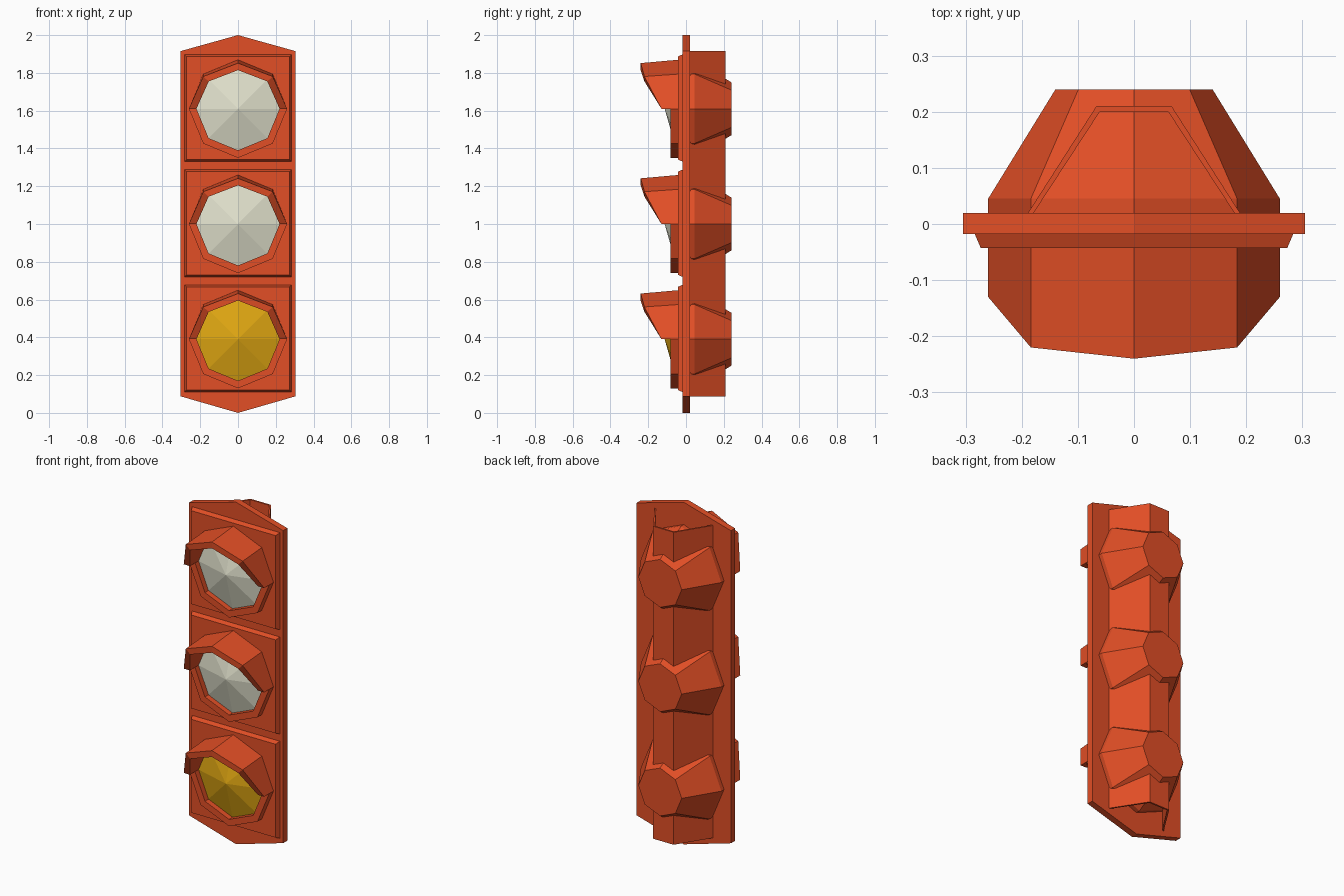
import bpy, bmesh
from math import sin, cos, radians

cube = bpy.data.objects.get("Cube")
if cube:
    bpy.data.objects.remove(cube)


def material(name, rgb):
    m = bpy.data.materials.new(name)
    m.use_nodes = True
    m.diffuse_color = (*rgb, 1)
    m.node_tree.nodes["Principled BSDF"].inputs["Base Color"].default_value = (*rgb, 1)
    return m


ORANGE = material("orange paint", (0.76, 0.077, 0.019))
WHITE = material("white glass", (0.745, 0.745, 0.6))
AMBER = material("amber glass", (0.73, 0.38, 0.006))


def loft(name, rings, mat):
    """Join equal rings of points with flat faces and cap both ends."""
    bm = bmesh.new()
    loops = [[bm.verts.new(p) for p in ring] for ring in rings]
    n = len(loops[0])
    for a, b in zip(loops, loops[1:]):
        for i in range(n):
            j = (i + 1) % n
            bm.faces.new((a[i], a[j], b[j], b[i]))
    bm.faces.new(loops[0])
    bm.faces.new(loops[-1])
    bmesh.ops.remove_doubles(bm, verts=bm.verts, dist=1e-5)
    bmesh.ops.recalc_face_normals(bm, faces=bm.faces)
    mesh = bpy.data.meshes.new(name)
    bm.to_mesh(mesh)
    bm.free()
    mesh.materials.append(mat)
    obj = bpy.data.objects.new(name, mesh)
    bpy.context.collection.objects.link(obj)
    return obj


def octagon(r, y, zc):
    return [(r * cos(radians(a)), y, zc + r * sin(radians(a))) for a in range(0, 360, 45)]


def rectangle(w, h, y, zc):
    return [(sx * w, y, zc + sz * h) for sx, sz in ((-1, -1), (1, -1), (1, 1), (-1, 1))]


def hood(name, zc, angles, fronts, squash):
    """Part of an octagonal tube whose front edge varies with the angle."""
    outer, inner, back = 0.26, 0.22, -0.035
    rings = []
    for a, front in zip(angles, fronts):
        c, s = cos(radians(a)), sin(radians(a))
        rings.append([(r * c, y, zc + r * s * k) for r, y, k in (
            (outer, back, 1), (outer, front, squash),
            (inner, front, squash), (inner, back, 1))])
    return loft(name, rings, ORANGE)


def lens(name, zc, mat):
    """Shallow faceted cone pointing forward."""
    bm = bmesh.new()
    rim = [bm.verts.new(p) for p in octagon(0.222, -0.05, zc)]
    tip = bm.verts.new((0, -0.113, zc))
    for i in range(8):
        bm.faces.new((rim[i], rim[(i + 1) % 8], tip))
    bm.faces.new(rim)
    bmesh.ops.recalc_face_normals(bm, faces=bm.faces)
    mesh = bpy.data.meshes.new(name)
    bm.to_mesh(mesh)
    bm.free()
    mesh.materials.append(mat)
    bpy.context.collection.objects.link(bpy.data.objects.new(name, mesh))


# Pointed mounting plate
outline = [(0, 0), (0.305, 0.088), (0.305, 1.915), (0, 2), (-0.305, 1.915), (-0.305, 0.088)]
loft("mounting_plate", [[(x, y, z) for x, z in outline] for y in (-0.018, 0.02)], ORANGE)

# Thin rear channel, open at the top and bottom
low, high = 0.088, 1.915
path = [((0.192, 0.015), (0.182, 0.015)), ((0.067, 0.21), (0.061, 0.2))]
path += [tuple((-x, y) for x, y in pair) for pair in reversed(path)]
loft("rear_channel", [[(*o, low), (*o, high), (*i, high), (*i, low)] for o, i in path], ORANGE)

# Three lamps, each with bezel, hood, lower rim, lens and rear cup
for label, zc, glass in (("lower", 0.39, AMBER), ("middle", 1.0, WHITE), ("upper", 1.61, WHITE)):
    loft(label + "_bezel", [rectangle(0.285, 0.285, -0.015, zc + 0.004),
                            rectangle(0.273, 0.273, -0.043, zc + 0.004)], ORANGE)
    hood(label + "_visor", zc, range(0, 181, 45), (-0.13, -0.22, -0.24, -0.22, -0.13), 0.93)
    hood(label + "_lens_rim", zc, range(180, 361, 45), (-0.083,) * 5, 1)
    lens(label + "_lens", zc, glass)
    loft(label + "_rear_cup", [octagon(0.26, 0.015, zc), octagon(0.26, 0.045, zc),
                               octagon(0.14, 0.24, zc)], ORANGE)
